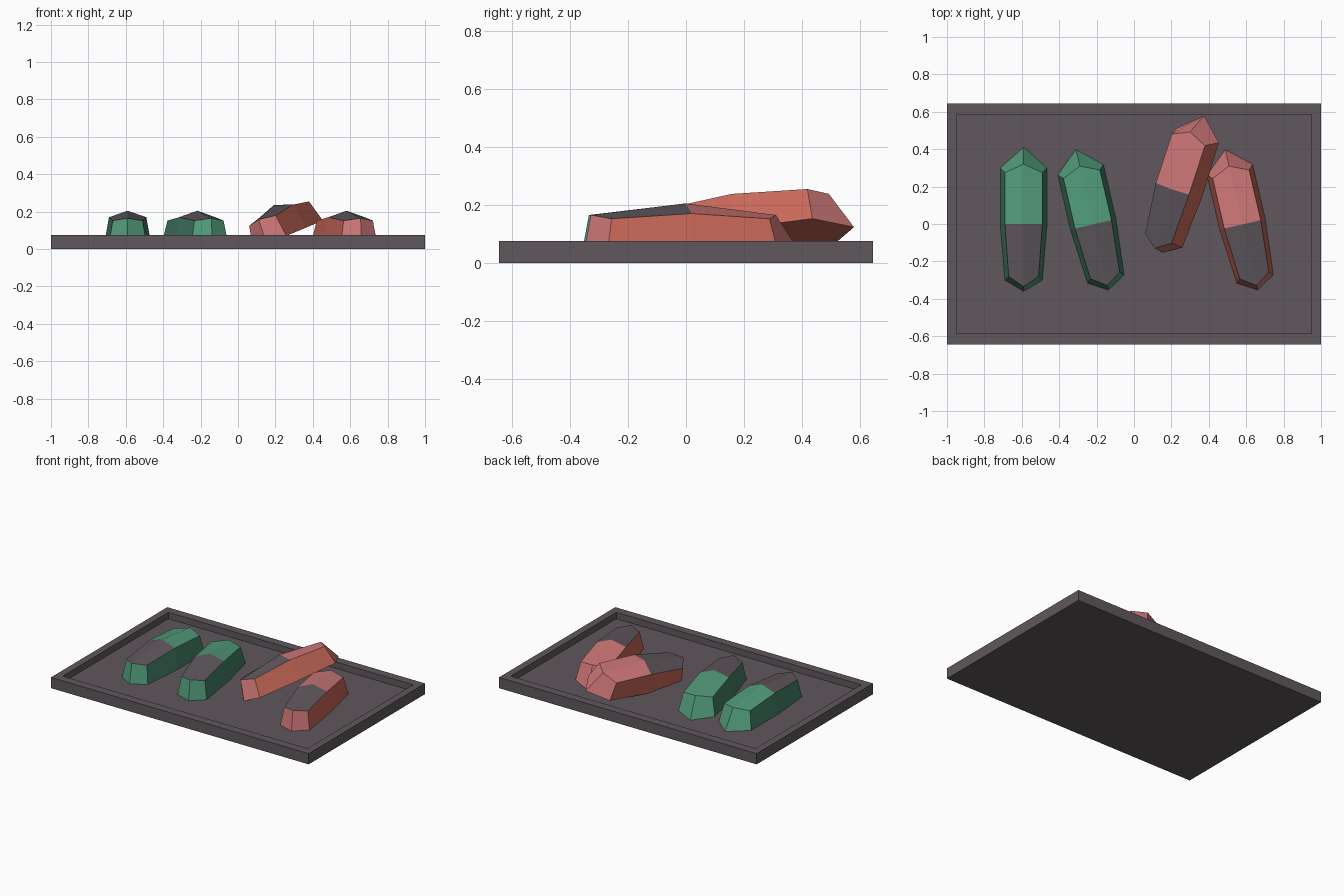
import bpy, bmesh, math

if "Cube" in bpy.data.objects:
    bpy.data.objects.remove(bpy.data.objects["Cube"])


def mat(name, rgb):
    m = bpy.data.materials.new(name)
    m.diffuse_color = (*rgb, 1)
    m.use_nodes = True
    m.node_tree.nodes["Principled BSDF"].inputs["Base Color"].default_value = m.diffuse_color
    return m


CHARCOAL = mat("charcoal", (0.115, 0.097, 0.108))
PINK = mat("coral_pink", (0.62, 0.185, 0.185))
RUST = mat("coral_side", (0.58, 0.14, 0.10))
GREEN = mat("green", (0.084, 0.33, 0.195))
DEEP = mat("green_side", (0.06, 0.215, 0.14))
FLOOR = 0.03


def finish(bm, name, mats):
    bmesh.ops.recalc_face_normals(bm, faces=bm.faces)
    me = bpy.data.meshes.new(name)
    bm.to_mesh(me)
    bm.free()
    for m in mats:
        me.materials.append(m)
    ob = bpy.data.objects.new(name, me)
    bpy.context.collection.objects.link(ob)
    return ob


# Tray: flat box with a shallow recess
def tray():
    bm = bmesh.new()
    rings = []
    for x, y, z in [(1, .645, 0), (1, .645, .075), (.95, .585, .075), (.95, .585, FLOOR)]:
        rings.append([bm.verts.new((sx * x, sy * y, z))
                      for sx, sy in [(-1, -1), (1, -1), (1, 1), (-1, 1)]])
    for a, b in zip(rings, rings[1:]):
        for i in range(4):
            j = (i + 1) % 4
            bm.faces.new((a[i], a[j], b[j], b[i]))
    bm.faces.new(rings[0])
    bm.faces.new(rings[-1])
    finish(bm, "tray", [CHARCOAL])


# Slipper: base outline, shoulder outline and a central ridge; toe points to +y
def slipper(name, main, side, loc, rot):
    bm = bmesh.new()
    half_base = [(0, -.36), (.10, -.30), (.125, 0), (.125, .30), (0, .41)]
    half_top = [(0, -.335, .135), (.08, -.28, .122), (.10, 0, .14),
                (.10, .275, .122), (0, .32, .135)]
    base = [(x, y, 0) for x, y in half_base]

    def ring(half):
        mirrored = [(-x, y, z) for x, y, z in half[-2:0:-1]]
        return [bm.verts.new(p) for p in half + mirrored]

    lo, hi = ring(base), ring(half_top)
    ridge = bm.verts.new((0, 0, .175))
    # walls: heel and toe in the main colour, long sides in the side colour
    for i in range(8):
        j = (i + 1) % 8
        f = bm.faces.new((lo[i], lo[j], hi[j], hi[i]))
        f.material_index = 1 if i in (1, 2, 5, 6) else 0
    bm.faces.new(lo).material_index = 1
    # top: dark opening at the heel half, main colour over the toes
    for ids, m in [((0, 1, 2), 2), ((2, 3, 4), 0), ((4, 5, 6), 0), ((6, 7, 0), 2)]:
        bm.faces.new([hi[k] for k in ids] + [ridge]).material_index = m
    ob = finish(bm, name, [main, side, CHARCOAL])
    ob.location = loc
    ob.rotation_euler = [math.radians(a) for a in rot]


tray()
slipper("green_slipper_left", GREEN, DEEP, (-.59, 0, FLOOR), (0, 0, 0))
slipper("green_slipper_right", GREEN, DEEP, (-.218, -.002, FLOOR), (0, 0, 13))
slipper("coral_slipper_right", PINK, RUST, (.58, -.002, FLOOR), (0, 0, 13))
# this one leans on its neighbour
slipper("coral_slipper_tilted", PINK, RUST, (.256, .19, .073), (7.5, -20, -19.5))
